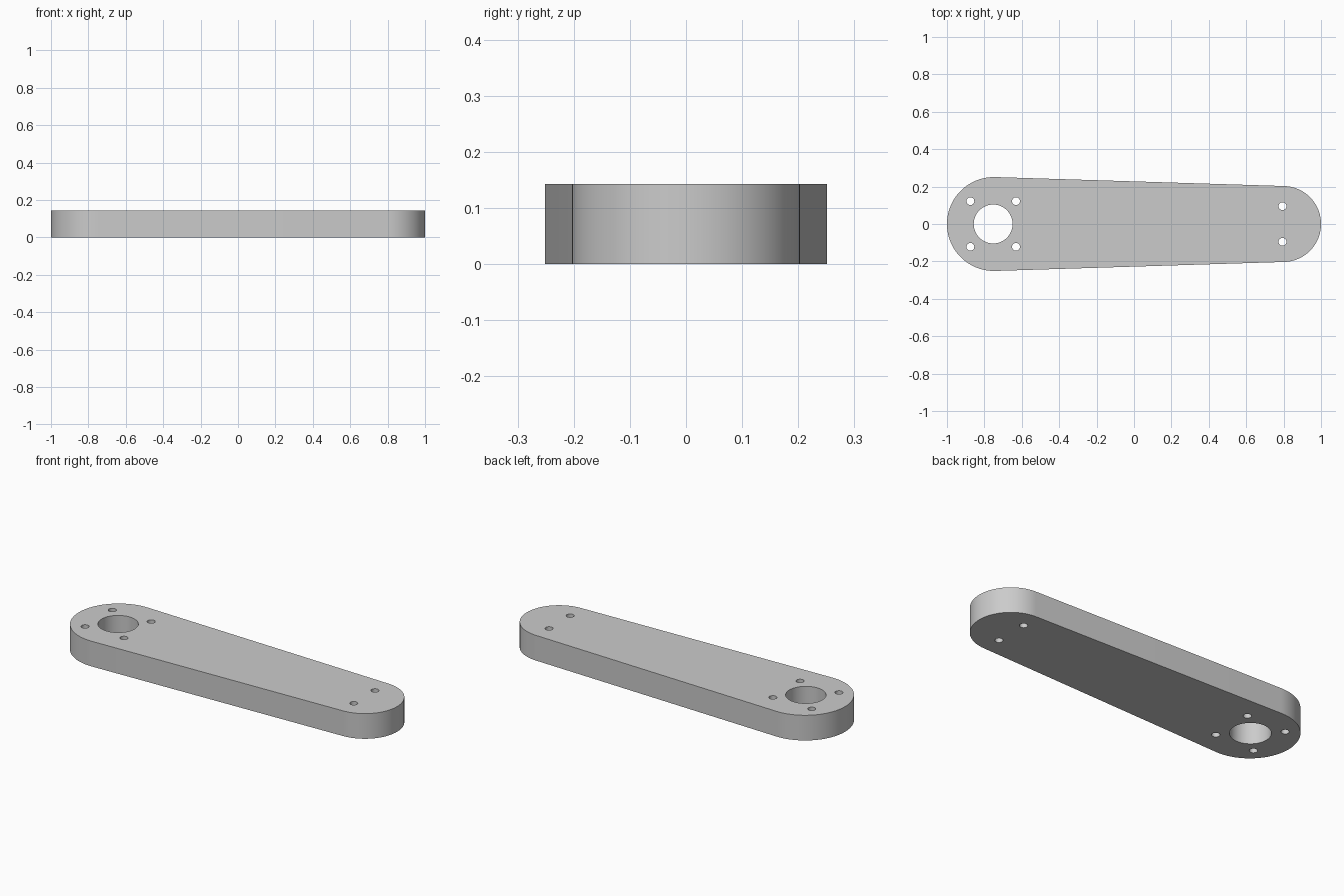
import bpy
import math

if "Cube" in bpy.data.objects:
    bpy.data.objects.remove(bpy.data.objects["Cube"], do_unlink=True)

THICK = 0.143
BIG_X, BIG_R = -0.749, 0.251      # wide end
SMALL_X, SMALL_R = 0.797, 0.203   # narrow end


def arc(cx, cy, r, start, end, steps):
    return [(cx + r * math.cos(start + (end - start) * i / steps),
             cy + r * math.sin(start + (end - start) * i / steps))
            for i in range(steps + 1)]


def circle(cx, cy, r, steps):
    return arc(cx, cy, r, 0, math.tau, steps)[:-1]


# Outline: two round ends joined by tangent straight sides
tangent = math.acos((BIG_R - SMALL_R) / (SMALL_X - BIG_X))
outline = (arc(SMALL_X, 0, SMALL_R, -tangent, tangent, 48)
           + arc(BIG_X, 0, BIG_R, tangent, math.tau - tangent, 48))

# Shaft hole, four screw holes around it, two screw holes at the narrow end
loops = [outline, circle(-0.753, 0, 0.104, 48)]
for side in (-1, 1):
    loops += [circle(-0.753 + dx, side * 0.122, 0.021, 24) for dx in (-0.122, 0.122)]
    loops.append(circle(0.794, side * 0.095, 0.021, 24))

# Filled and extruded profile
curve = bpy.data.curves.new("arm_profile", "CURVE")
curve.dimensions = "2D"
curve.fill_mode = "BOTH"
curve.extrude = THICK / 2
for loop in loops:
    spline = curve.splines.new("POLY")
    spline.points.add(len(loop) - 1)
    for point, (x, y) in zip(spline.points, loop):
        point.co = (x, y, 0, 1)
    spline.use_cyclic_u = True

arm = bpy.data.objects.new("lever_arm", curve)
bpy.context.collection.objects.link(arm)
arm.location.z = THICK / 2
bpy.ops.object.select_all(action="DESELECT")
arm.select_set(True)
bpy.context.view_layer.objects.active = arm
bpy.ops.object.convert(target="MESH")
arm = bpy.context.object

# Weld the caps to the walls, then keep the rims sharp
bpy.ops.object.mode_set(mode="EDIT")
bpy.ops.mesh.select_all(action="SELECT")
bpy.ops.mesh.remove_doubles(threshold=0.0002)
bpy.ops.mesh.normals_make_consistent(inside=False)
bpy.ops.object.mode_set(mode="OBJECT")
bpy.ops.object.shade_smooth_by_angle(angle=math.radians(30))

# Plain grey finish
grey = bpy.data.materials.new("light_grey")
grey.use_nodes = True
colour = (0.6, 0.6, 0.6, 1)
grey.diffuse_color = colour
grey.node_tree.nodes["Principled BSDF"].inputs["Base Color"].default_value = colour
arm.data.materials.clear()
arm.data.materials.append(grey)
